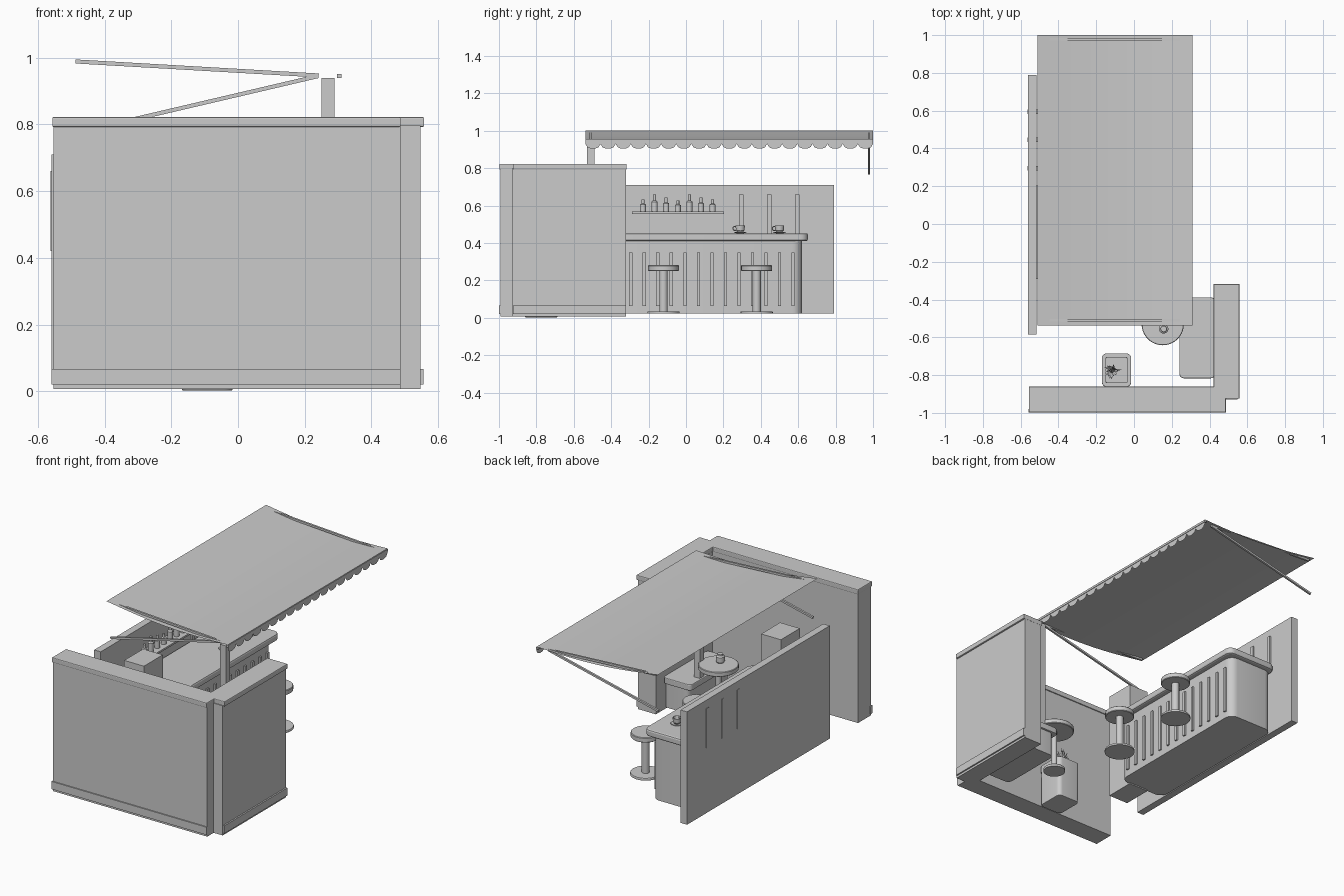
import bpy, bmesh, math, random
from mathutils import Vector

random.seed(3)
cube = bpy.data.objects.get("Cube")
if cube:
    bpy.data.objects.remove(cube)

grey = bpy.data.materials.new("plain grey")
grey.use_nodes = True
COLOUR = (0.6, 0.6, 0.6, 1)
grey.diffuse_color = COLOUR
grey.node_tree.nodes["Principled BSDF"].inputs["Base Color"].default_value = COLOUR


def finish(name, bm, smooth=False):
    mesh = bpy.data.meshes.new(name)
    bm.to_mesh(mesh)
    bm.free()
    mesh.materials.append(grey)
    obj = bpy.data.objects.new(name, mesh)
    bpy.context.collection.objects.link(obj)
    if smooth:
        bpy.ops.object.select_all(action='DESELECT')
        obj.select_set(True)
        bpy.context.view_layer.objects.active = obj
        bpy.ops.object.shade_smooth_by_angle(angle=math.radians(20))
    return obj


def box(name, x, y, z, bevel=0, corner=0, taper=1, recess=0):
    """Box from three ranges; corner rounds upright edges, bevel the rest, recess hollows the top."""
    bm = bmesh.new()
    bmesh.ops.create_cube(bm, size=1)
    for v in bm.verts:
        k = taper if v.co.z < 0 else 1
        v.co = Vector([sum(r) / 2 + c * s * (r[1] - r[0])
                       for r, c, s in zip((x, y, z), v.co, (k, k, 1))])
    if corner:
        upright = [e for e in bm.edges if abs(e.verts[0].co.z - e.verts[1].co.z) > 1e-4]
        bmesh.ops.bevel(bm, geom=upright, offset=corner, segments=6, profile=0.5, affect='EDGES')
    if bevel:
        rims = [e for e in bm.edges if abs(e.verts[0].co.z - e.verts[1].co.z) < 1e-4]
        bmesh.ops.bevel(bm, geom=rims, offset=bevel, segments=2, profile=0.5, affect='EDGES')
    if recess:
        top = max(bm.faces, key=lambda f: f.calc_center_median().z)
        bmesh.ops.inset_region(bm, faces=[top], thickness=.018)
        bmesh.ops.inset_region(bm, faces=[top], thickness=.001, depth=-recess)
    return finish(name, bm, bool(bevel or corner))


def lathe(name, x, y, profile, sides=28):
    """Turn a list of (radius, height) points around an upright axis."""
    bm = bmesh.new()
    rings = [[bm.verts.new((x + r * math.cos(i * math.tau / sides),
                            y + r * math.sin(i * math.tau / sides), z))
              for i in range(sides)] for r, z in profile]
    for a, b in zip(rings, rings[1:]):
        for i in range(sides):
            j = (i + 1) % sides
            bm.faces.new((a[i], a[j], b[j], b[i]))
    bm.faces.new(rings[0][::-1])
    bm.faces.new(rings[-1])
    return finish(name, bm, True)


def beam(name, a, b, size):
    a, b = Vector(a), Vector(b)
    bm = bmesh.new()
    bmesh.ops.create_cube(bm, size=1)
    bmesh.ops.scale(bm, vec=(size, size, (b - a).length), verts=bm.verts)
    obj = finish(name, bm)
    obj.location = (a + b) / 2
    obj.rotation_mode = 'QUATERNION'
    obj.rotation_quaternion = (b - a).to_track_quat('Z', 'Y')
    return obj


# Low walls in an L, with rounded caps
box("front_wall", (-.553, .487), (-.992, -.867), (.007, .797))
box("front_cap", (-.557, .487), (-.998, -.861), (.792, .823), .005)
box("side_wall", (.427, .548), (-.93, -.32), (.007, .797))
box("side_cap", (.421, .558), (-.925, -.318), (.792, .823), .005)
box("front_skirting", (-.559, .487), (-.999, -.98), (.02, .067))
box("side_skirting", (.53, .557), (-.925, -.32), (.02, .067))

# Back panel with upright slats
box("back_panel", (-.56, -.516), (-.585, .79), (.022, .71))
for y in (.295, .445, .595):
    box("panel_slat", (-.5625, -.506), (y - .012, y + .012), (.42, .66))

# Bar counter with ribbed front
box("bar_body", (-.51, -.205), (-.36, .62), (.022, .415), corner=.05)
box("bar_top", (-.51, -.17), (-.38, .652), (.41, .452), .01, .04)
for i in range(13):
    y = -.295 + i * .0722
    box("bar_rib", (-.21, -.195), (y - .0085, y + .0085), (.062, .35))
box("tall_cabinet", (-.395, -.262), (-.532, -.35), (.015, .67))

# Bottle shelf
box("bottle_shelf", (-.515, -.43), (-.29, .203), (.556, .567))
for i, h in enumerate((.07, .095, .08, .065, .095, .08, .07)):
    r, z = .016, .563
    lathe("bottle", -.47, -.23 + i * .062,
          [(r, z), (r, z + h * .6), (.008, z + h * .68), (.008, z + h)], 20)

# Cups on saucers
for y in (.29, .5):
    x, z = -.29, .452
    lathe("saucer", x, y, [(.02, z), (.036, z + .006), (.034, z + .008), (.018, z + .005)])
    lathe("cup", x, y, [(.014, z + .005), (.023, z + .016), (.025, z + .042), (.021, z + .042), (.015, z + .014)])
    bpy.ops.mesh.primitive_torus_add(location=(x, y - .028, z + .026), rotation=(0, math.pi / 2, 0),
                                     major_radius=.011, minor_radius=.003,
                                     major_segments=16, minor_segments=6)
    bpy.context.object.name = "cup_handle"
    bpy.context.object.data.materials.append(grey)

# Stools and round table
for y in (-.12, .378):
    lathe("stool_base", .007, y, [(.086, .022), (.086, .032), (.084, .035)])
    lathe("stool_stem", .007, y, [(.022, .03), (.022, .255)], 20)
    lathe("stool_seat", .007, y, [(.08, .251), (.083, .254), (.083, .278), (.08, .281)])
tx, ty = .152, -.53
lathe("table_base", tx, ty, [(.062, .022), (.062, .036), (.059, .039)])
lathe("table_stem", tx, ty, [(.016, .03), (.016, .285)], 20)
lathe("table_top", tx, ty, [(.109, .28), (.112, .283), (.112, .305), (.109, .308)], 40)
lathe("table_pot", tx + .005, ty - .025, [(.02, .308), (.025, .318), (.025, .345), (.016, .352), (.016, .36)])

# Bench
box("bench_base", (.265, .43), (-.8, -.4), (.022, .18), corner=.03)
box("bench_seat", (.24, .43), (-.817, -.388), (.17, .208), .005, .025)

# Planter with spiky leaves
box("planter", (-.17, -.015), (-.862, -.685), (.002, .26), .004, .025, .98, .015)
bm = bmesh.new()
for i in range(26):
    turn, lean = random.uniform(0, math.tau), random.uniform(.15, .95)
    out = Vector((math.cos(turn), math.sin(turn), 0))
    side = Vector((-out.y, out.x, 0)) * .007
    root = Vector((-.11, -.775, .243))
    mid = root + out * .025 * lean + Vector((0, 0, .07))
    tip = root + out * .055 * lean + Vector((0, 0, .16 - .09 * lean))
    bm.faces.new([bm.verts.new(p) for p in (root, mid + side, tip, mid - side)])
finish("plant_leaves", bm)

# Awning fabric, sagging across its slope
x0, x1, y0, y1 = -.51, .308, -.538, 1.0
N = 16
bm = bmesh.new()
rows = []
for i in range(N + 1):
    t = i / N
    z = 1.002 - .047 * t - .024 * math.sin(math.pi * t)
    rows.append([bm.verts.new((x0 + (x1 - x0) * t, y, z)) for y in (y0, y1)])
for a, b in zip(rows, rows[1:]):
    bm.faces.new((a[0], b[0], b[1], a[1]))
finish("awning_fabric", bm, True)

# Scalloped valance
bm = bmesh.new()
count, steps = 19, 8
cols = []
for i in range(count * steps + 1):
    y = y0 + (y1 - y0) * i / (count * steps)
    drop = .93 - .026 * math.sqrt(max(0, 1 - (2 * (i % steps) / steps - 1) ** 2))
    cols.append([bm.verts.new((x1, y, z)) for z in (.955, drop)])
for a, b in zip(cols, cols[1:]):
    bm.faces.new((a[0], a[1], b[1], b[0]))
finish("awning_valance", bm)

# Awning frame
box("awning_front_bar", (.297, .311), (y0, y1), (.939, .952))
for y in (-.51, .978):
    beam("awning_upper_arm", (-.487, y, .989), (.242, y, .947), .012)
    beam("awning_lower_arm", (.24, y, .945), (-.5, y, .772), .012)
box("awning_post", (.25, .289), (-.53, -.49), (.2, .94))
